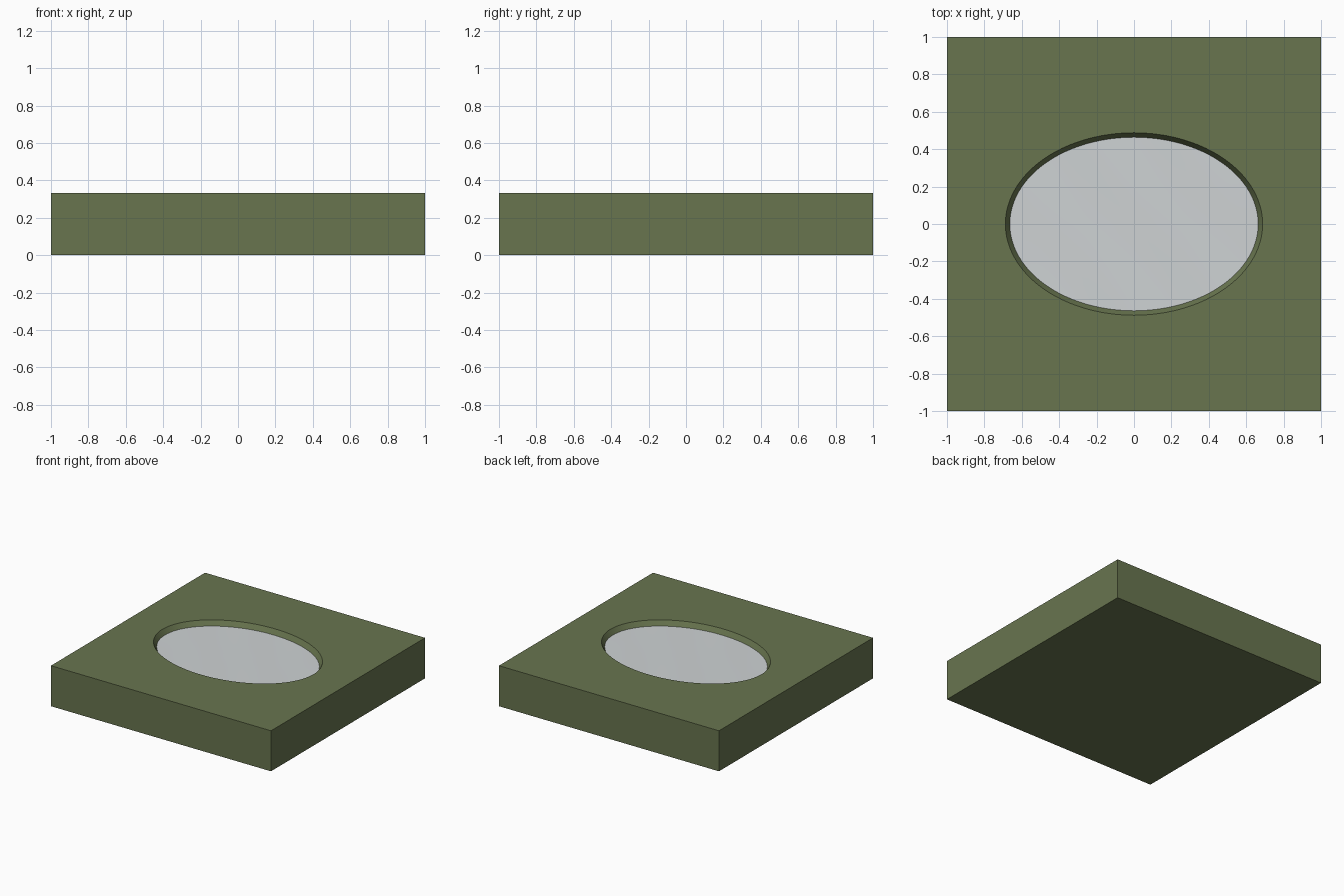
import bpy, bmesh, math

cube = bpy.data.objects.get("Cube")
if cube:
    bpy.data.objects.remove(cube, do_unlink=True)

SEGS = 96
TOP = 0.333
WATER = 0.293
RIM = (0.688, 0.488)      # pond outline at ground level
SHORE = (0.664, 0.464)    # pond outline at water level


def material(name, color):
    mat = bpy.data.materials.new(name)
    mat.use_nodes = True
    rgba = (*color, 1)
    mat.diffuse_color = rgba
    bsdf = next(n for n in mat.node_tree.nodes if n.type == 'BSDF_PRINCIPLED')
    bsdf.inputs["Base Color"].default_value = rgba
    return mat


def angles():
    return [2 * math.pi * i / SEGS for i in range(SEGS)]


def square(bm, z):
    pts = []
    for a in angles():
        c, s = math.cos(a), math.sin(a)
        k = 1 / max(abs(c), abs(s))
        pts.append(bm.verts.new((c * k, s * k, z)))
    return pts


def ellipse(bm, radii, z):
    return [bm.verts.new((radii[0] * math.cos(a), radii[1] * math.sin(a), z))
            for a in angles()]


def loft(bm, rings):
    for lower, upper in zip(rings, rings[1:]):
        for i in range(SEGS):
            j = (i + 1) % SEGS
            bm.faces.new((lower[i], lower[j], upper[j], upper[i]))


def finish(bm, name, mat):
    bmesh.ops.recalc_face_normals(bm, faces=bm.faces)
    mesh = bpy.data.meshes.new(name)
    bm.to_mesh(mesh)
    bm.free()
    mesh.materials.append(mat)
    obj = bpy.data.objects.new(name, mesh)
    bpy.context.collection.objects.link(obj)
    bpy.ops.object.select_all(action='DESELECT')
    obj.select_set(True)
    bpy.context.view_layer.objects.active = obj
    bpy.ops.object.shade_smooth_by_angle(angle=math.radians(30))
    return obj


grass = material("grass green", (0.139, 0.178, 0.078))
water = material("pale water", (0.62, 0.65, 0.66))

# Square ground slab with a sloping oval basin
bm = bmesh.new()
rings = [square(bm, 0), square(bm, TOP), ellipse(bm, RIM, TOP),
         ellipse(bm, SHORE, WATER), ellipse(bm, SHORE, WATER - 0.02)]
loft(bm, rings)
bm.faces.new(rings[0])
bm.faces.new(rings[-1])
finish(bm, "ground_slab", grass)

# Pond surface with faint diagonal ripples that fade out at the shore
bm = bmesh.new()
STEPS = 20
rings = [ellipse(bm, (SHORE[0] * t / STEPS, SHORE[1] * t / STEPS), WATER)
         for t in range(STEPS, 0, -1)]
loft(bm, rings)
bm.faces.new(rings[-1])
for v in bm.verts:
    fade = 1 - (v.co.x / SHORE[0]) ** 2 - (v.co.y / SHORE[1]) ** 2
    across = 0.89 * v.co.x + 0.45 * v.co.y
    v.co.z += 0.002 * max(fade, 0) * math.sin(14 * across)
finish(bm, "pond_water", water)
